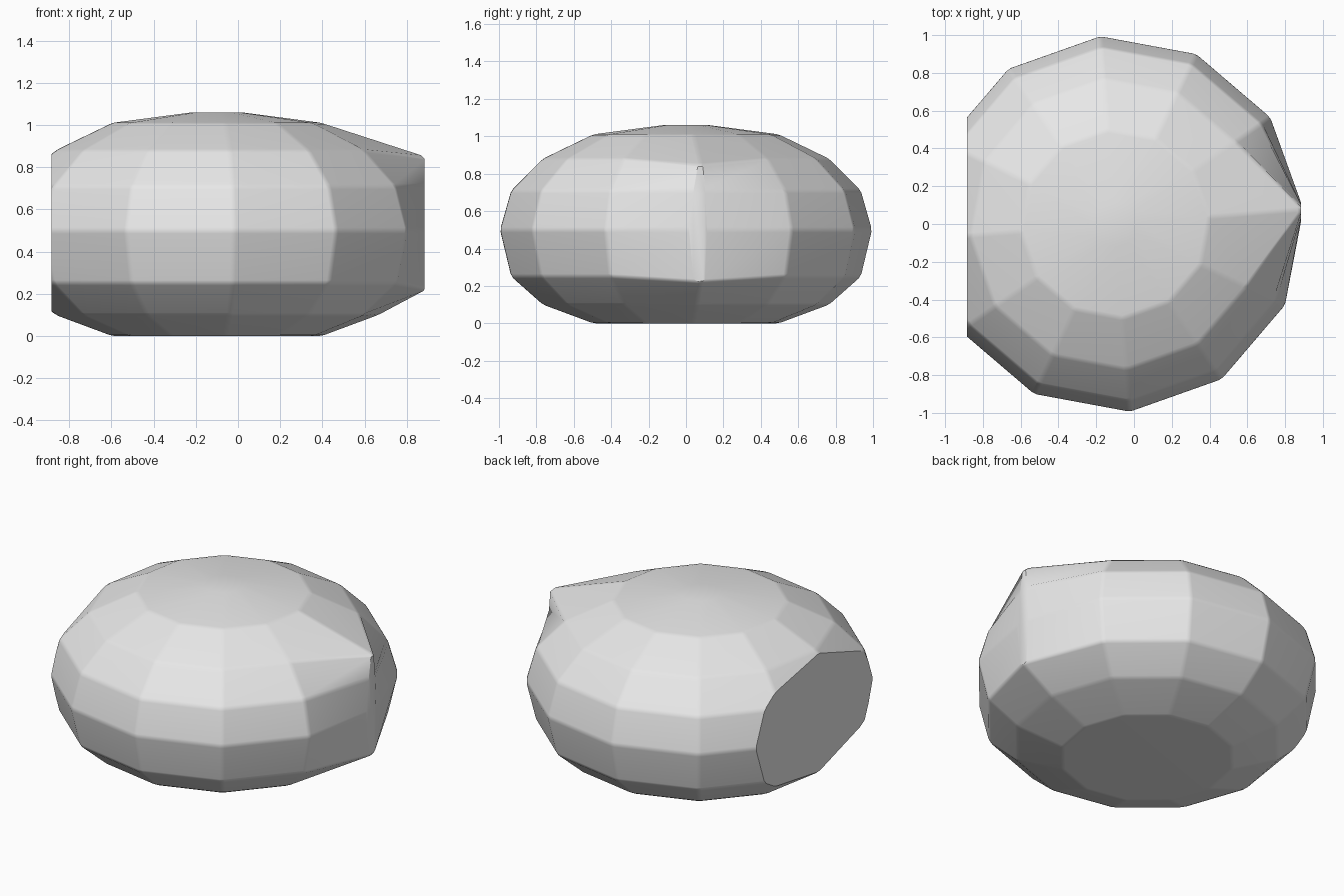
import bpy
import bmesh
import math

cube = bpy.data.objects.get("Cube")
if cube:
    bpy.data.objects.remove(cube, do_unlink=True)

SIDES = 12
TURN = math.radians(4.5)
CENTRE_X = -0.1
CUT = 0.885

# Rounded profile: (radius, height), from the flat base up to the crown
PROFILE = [(0.5, 0), (0.77, 0.1), (0.94, 0.25), (1, 0.5),
           (0.94, 0.71), (0.77, 0.88), (0.5, 1.01), (0.12, 1.06)]

bm = bmesh.new()
rings = []
for level, (radius, z) in enumerate(PROFILE):
    ring = []
    for i in range(SIDES):
        a = TURN + i * math.tau / SIDES
        r, h = radius, z
        # One meridian is pulled out into an upright ridge
        if i == 0 and 2 <= level <= 5:
            r, h = 1, z - (0.03 if level in (2, 5) else 0)
        ring.append(bm.verts.new((CENTRE_X + r * math.cos(a), r * math.sin(a), h)))
    rings.append(ring)

for low, high in zip(rings, rings[1:]):
    for i in range(SIDES):
        j = (i + 1) % SIDES
        bm.faces.new((low[i], low[j], high[j], high[i]))
bm.faces.new(rings[-1])
bm.faces.new(rings[0][::-1])

# Softly worn edges, leaving the small crown alone
worn = [e for e in bm.edges if max(v.co.z for v in e.verts) < 1.03]
bmesh.ops.bevel(bm, geom=worn, offset=0.015, segments=1,
                affect='EDGES', clamp_overlap=True)

# Flat split faces on both ends
for side in (-1, 1):
    cut = bmesh.ops.bisect_plane(
        bm, geom=bm.verts[:] + bm.edges[:] + bm.faces[:],
        plane_co=(side * CUT, 0, 0), plane_no=(side, 0, 0), clear_outer=True)
    rim = [g for g in cut["geom_cut"] if isinstance(g, bmesh.types.BMEdge)]
    bmesh.ops.holes_fill(bm, edges=rim, sides=0)
bmesh.ops.recalc_face_normals(bm, faces=bm.faces[:])

mesh = bpy.data.meshes.new("boulder")
bm.to_mesh(mesh)
bm.free()
boulder = bpy.data.objects.new("boulder", mesh)
bpy.context.collection.objects.link(boulder)

# Plain stone colour
stone = bpy.data.materials.new("stone grey")
stone.use_nodes = True
colour = (0.8, 0.8, 0.8, 1)
stone.diffuse_color = colour
stone.node_tree.nodes["Principled BSDF"].inputs["Base Color"].default_value = colour
mesh.materials.append(stone)

# Smooth worn edges, crisp split faces
bpy.ops.object.select_all(action='DESELECT')
boulder.select_set(True)
bpy.context.view_layer.objects.active = boulder
bpy.ops.object.shade_smooth_by_angle(angle=math.radians(32))
weighted = boulder.modifiers.new("even_shading", 'WEIGHTED_NORMAL')
weighted.keep_sharp = True
